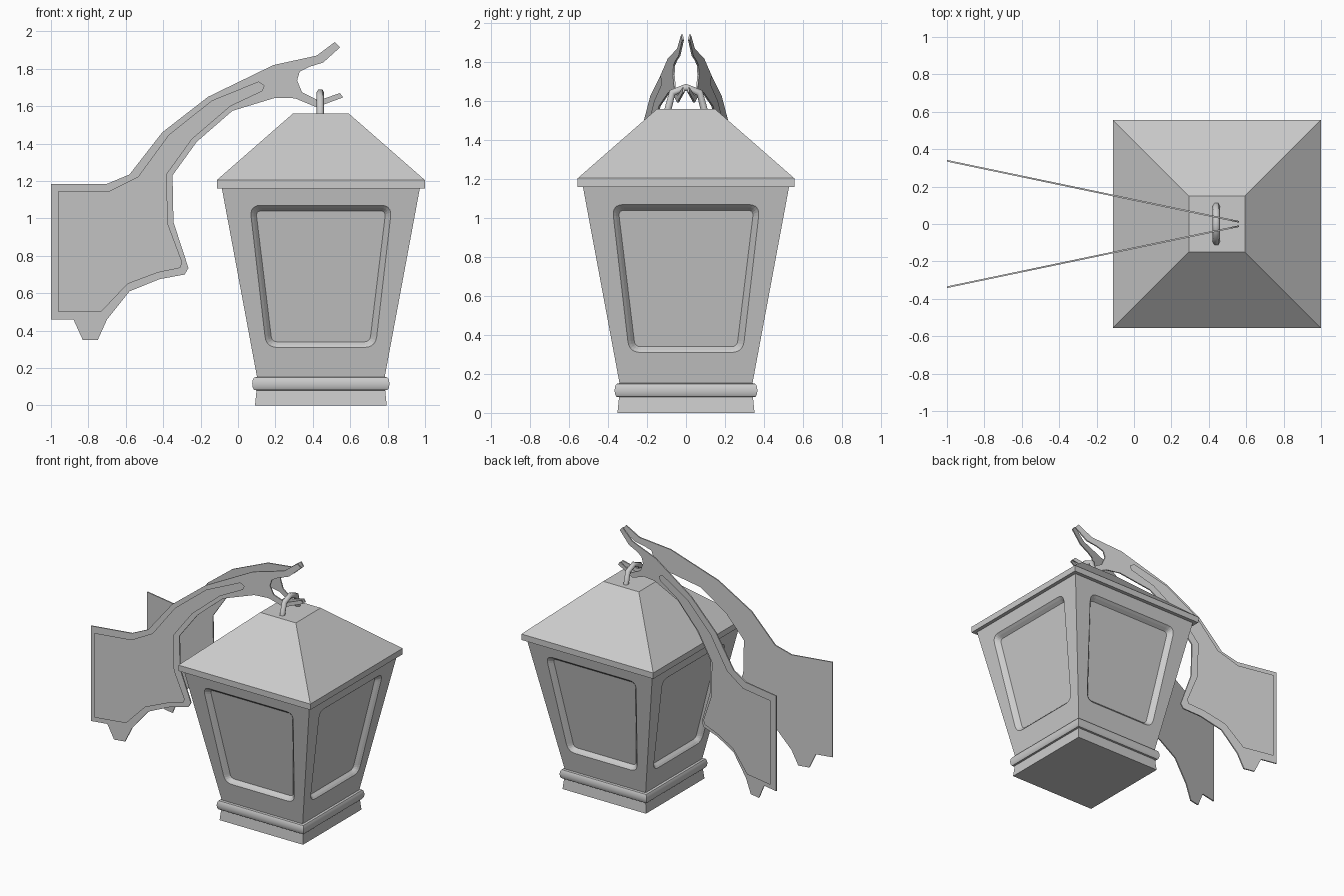
import bpy, bmesh
from mathutils import Vector, Matrix

if "Cube" in bpy.data.objects:
    bpy.data.objects.remove(bpy.data.objects["Cube"])

CX = 0.443  # lantern axis


def finish(bm, name, smooth=None):
    bmesh.ops.remove_doubles(bm, verts=bm.verts, dist=1e-5)
    bmesh.ops.recalc_face_normals(bm, faces=bm.faces)
    me = bpy.data.meshes.new(name)
    bm.to_mesh(me)
    bm.free()
    ob = bpy.data.objects.new(name, me)
    bpy.context.collection.objects.link(ob)
    bpy.context.view_layer.objects.active = ob
    for o in bpy.context.selected_objects:
        o.select_set(False)
    ob.select_set(True)
    if smooth:
        bpy.ops.object.shade_smooth_by_angle(angle=smooth)
    return ob


def bridge(bm, a, b):
    n = len(a)
    for i in range(n):
        j = (i + 1) % n
        bm.faces.new((a[i], a[j], b[j], b[i]))


def square_loft(name, profile, smooth=None):
    """Closed solid through square sections given as (half width, z)."""
    bm = bmesh.new()
    rings = [[bm.verts.new((CX + sx * h, sy * h, z))
              for sx, sy in ((-1, -1), (1, -1), (1, 1), (-1, 1))] for h, z in profile]
    for a, b in zip(rings, rings[1:]):
        bridge(bm, a, b)
    bm.faces.new(rings[0])
    bm.faces.new(rings[-1])
    return finish(bm, name, smooth)


# Base foot, rounded band and roof
square_loft("base_foot", [(0.352, 0), (0.343, 0.09)])
square_loft("base_band", [(0.34, 0.08), (0.357, 0.083), (0.364, 0.095), (0.367, 0.115),
                          (0.364, 0.136), (0.357, 0.149), (0.34, 0.153)], 0.6)
square_loft("roof", [(0.556, 1.16), (0.556, 1.205), (0.15, 1.56)])

# Lantern body with a recessed rounded panel on each side
Z0, Z1, H0, H1 = 0.15, 1.165, 0.341, 0.53


def half(z):
    return H0 + (H1 - H0) * (z - Z0) / (Z1 - Z0)


def rounded(top, bot, zt, zb, r, seg=5):
    """Rounded trapezoid as four lists of corner points (u, z)."""
    c = [Vector(p) for p in ((-bot, zb), (bot, zb), (top, zt), (-top, zt))]
    arcs = []
    for i, p in enumerate(c):
        a = p + (c[i - 1] - p).normalized() * r
        b = p + (c[(i + 1) % 4] - p).normalized() * r
        arcs.append([a * (1 - t) ** 2 + p * 2 * t * (1 - t) + b * t * t
                     for t in (k / seg for k in range(seg + 1))])
    return arcs


bm = bmesh.new()
for k in range(4):
    rot = Matrix.Translation((CX, 0, 0)) @ Matrix.Rotation(k * 1.5707963, 4, 'Z')

    def put(u, z, depth=0.0):
        return bm.verts.new(rot @ Vector((u, -half(z) + depth, z)))
    corners = [put(-H0, Z0), put(H0, Z0), put(H1, Z1), put(-H1, Z1)]
    loops = []
    for inset, depth in ((0, 0), (0.014, 0.014), (0.03, 0.035)):
        arcs = rounded(0.38 - inset * 1.1, 0.292 - inset, 1.07 - inset, 0.31 + inset, 0.06 - inset)
        loops.append([[put(p.x, p.y, depth) for p in arc] for arc in arcs])
    for i in range(4):
        j = (i + 1) % 4
        bm.faces.new((corners[i], corners[j], loops[0][j][0], loops[0][i][-1]))
        for a, b in zip(loops[0][i], loops[0][i][1:]):
            bm.faces.new((corners[i], b, a))
    flat = [sum(l, []) for l in loops]
    bridge(bm, flat[0], flat[1])
    bridge(bm, flat[1], flat[2])
    bm.faces.new(flat[2])
for h, z in ((H0, Z0), (H1, Z1)):
    bm.faces.new([bm.verts.new((CX + sx * h, sy * h, z))
                  for sx, sy in ((-1, -1), (1, -1), (1, 1), (-1, 1))])
finish(bm, "lantern_body")

# Hanging loop on the roof
cu = bpy.data.curves.new("hanging_loop", 'CURVE')
cu.dimensions = '3D'
cu.bevel_depth = 0.021
cu.bevel_resolution = 1
cu.use_fill_caps = True
path = [(-0.095, 1.55), (-0.07, 1.645), (0, 1.672), (0.07, 1.645), (0.095, 1.55)]
sp = cu.splines.new('POLY')
sp.points.add(len(path) - 1)
for pt, (y, z) in zip(sp.points, path):
    pt.co = (0.44, y, z, 1)
ob = bpy.data.objects.new("hanging_loop", cu)
bpy.context.collection.objects.link(ob)
for o in bpy.context.selected_objects:
    o.select_set(False)
bpy.context.view_layer.objects.active = ob
ob.select_set(True)
bpy.ops.object.convert(target='MESH')

# Wall bracket plates: outline and raised panel in x, z
PLATE = [(-1, 0.46), (-0.88, 0.46), (-0.83, 0.35), (-0.75, 0.35), (-0.7, 0.46), (-0.58, 0.61),
         (-0.42, 0.675), (-0.285, 0.7), (-0.265, 0.735), (-0.345, 0.98), (-0.35, 1.23),
         (-0.22, 1.41), (-0.03, 1.575), (0.2, 1.645), (0.305, 1.642), (0.42, 1.594),
         (0.562, 1.647), (0.545, 1.67), (0.43, 1.63), (0.342, 1.675), (0.316, 1.738),
         (0.33, 1.785), (0.38, 1.81), (0.455, 1.833), (0.545, 1.914), (0.518, 1.943),
         (0.42, 1.87), (0.19, 1.82), (-0.16, 1.65), (-0.405, 1.46), (-0.58, 1.235),
         (-0.7, 1.185), (-1, 1.185)]
PANEL = [(-0.962, 0.502), (-0.73, 0.502), (-0.59, 0.65), (-0.43, 0.71), (-0.31, 0.735),
         (-0.298, 0.765), (-0.375, 0.97), (-0.382, 1.235), (-0.245, 1.425), (-0.04, 1.6),
         (0.13, 1.68), (0.142, 1.71), (0.11, 1.732), (-0.14, 1.63), (-0.37, 1.447),
         (-0.535, 1.222), (-0.69, 1.145), (-0.962, 1.145)]


def mirrored_plate(name, outline, y0, thick, inset=0.0):
    """Outline in x, z raised toward -y, sheared onto the slanted plate, mirrored in y."""
    bm = bmesh.new()
    f = bm.faces.new([bm.verts.new((x, y0, z)) for x, z in outline])
    f.normal_update()
    back = f.copy()
    if inset:
        bmesh.ops.inset_region(bm, faces=[f], thickness=inset, use_even_offset=True)
    else:
        new = bmesh.ops.extrude_face_region(bm, geom=[f])["geom"]
        f.select = False
        top = [g for g in new if isinstance(g, bmesh.types.BMFace)][0]
        bmesh.ops.delete(bm, geom=[back], context='FACES')
        f = top
    for v in f.verts:
        v.co.y -= thick
    for v in bm.verts:
        v.co.y += -0.016 - 0.209 * (0.562 - v.co.x)
    ob = finish(bm, name)
    ob.modifiers.new("mirror_y", 'MIRROR').use_axis = (False, True, False)
    return ob


mirrored_plate("bracket_plates", PLATE, 0.009, 0.009)
mirrored_plate("bracket_raised_panels", PANEL, 0.0, 0.02, 0.018)
